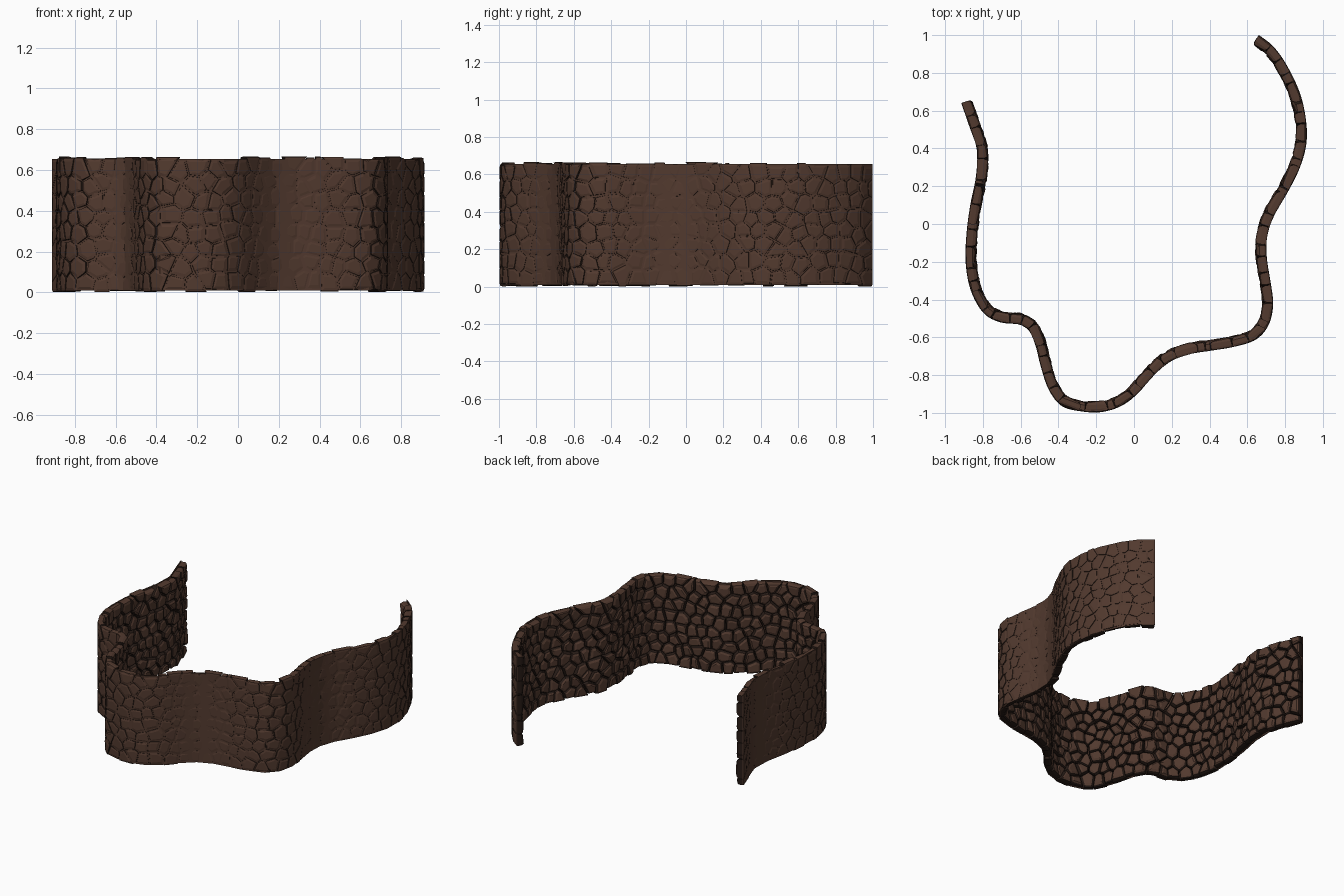
import bpy, bmesh, math, random
from mathutils import Vector

if "Cube" in bpy.data.objects:
    bpy.data.objects.remove(bpy.data.objects["Cube"])

random.seed(7)
CELL, Z0, Z1 = 0.08, 0.008, 0.655

# Wall centreline seen from above, left end round the front to the right end
PATH = [(-.89, .65), (-.845, .52), (-.805, .40), (-.81, .25), (-.84, .10), (-.86, -.05),
        (-.865, -.20), (-.84, -.34), (-.78, -.45), (-.70, -.495), (-.60, -.505), (-.54, -.54),
        (-.50, -.62), (-.47, -.74), (-.43, -.86), (-.37, -.94), (-.28, -.965), (-.18, -.97),
        (-.08, -.94), (0, -.88), (.08, -.79), (.17, -.71), (.28, -.665), (.40, -.645),
        (.52, -.625), (.63, -.59), (.69, -.52), (.71, -.42), (.695, -.30), (.675, -.17),
        (.68, -.05), (.72, .06), (.79, .18), (.85, .30), (.885, .42), (.885, .54),
        (.855, .68), (.79, .82), (.72, .92), (.645, .98)]
P = [Vector(p) for p in PATH]
P = [2 * P[0] - P[1]] + P + [2 * P[-1] - P[-2]]

# Smooth the path and measure its length
pts = []
for i in range(1, len(P) - 2):
    a, b, c, d = P[i - 1:i + 3]
    for k in range(20):
        t = k / 20
        pts.append(0.5 * (2 * b + (c - a) * t + (2 * a - 5 * b + 4 * c - d) * t * t
                          + (3 * b - a - 3 * c + d) * t ** 3))
pts.append(P[-2])
arc = [0.0]
for a, b in zip(pts, pts[1:]):
    arc.append(arc[-1] + (b - a).length)
L = arc[-1]


def on_wall(s, off, z):
    """Point at distance s along the wall, pushed outwards by off."""
    s = min(max(s, 0), L)
    lo, hi = 0, len(arc) - 1
    while hi - lo > 1:
        m = (lo + hi) // 2
        lo, hi = (m, hi) if arc[m] <= s else (lo, m)
    f = (s - arc[lo]) / (arc[hi] - arc[lo])
    p = pts[lo].lerp(pts[hi], f)
    t = (pts[min(hi + 4, len(pts) - 1)] - pts[max(lo - 4, 0)]).normalized()
    return Vector((p.x + t.y * off, p.y - t.x * off, z))


def clip(poly, point, normal):
    """Keep the part of a 2D polygon behind a line."""
    out = []
    for a, b in zip(poly, poly[1:] + poly[:1]):
        da, db = (a - point).dot(normal), (b - point).dot(normal)
        if da <= 0:
            out.append(a)
        if da * db < 0:
            out.append(a.lerp(b, da / (da - db)))
    return out


def material(name, rgb):
    m = bpy.data.materials.new(name)
    m.diffuse_color = (*rgb, 1)
    m.use_nodes = True
    m.node_tree.nodes["Principled BSDF"].inputs["Base Color"].default_value = m.diffuse_color
    return m


def finish(bm, name, mats):
    bmesh.ops.recalc_face_normals(bm, faces=bm.faces)
    me = bpy.data.meshes.new(name)
    bm.to_mesh(me)
    bm.free()
    for m in mats:
        me.materials.append(m)
    ob = bpy.data.objects.new(name, me)
    bpy.context.collection.objects.link(ob)


brown = material("brown_stone", (0.085, 0.042, 0.028))
dark = material("stone_gap", (0.020, 0.011, 0.008))

# Backing sheet: flat panels between the path points, stones show through on outer bends
bm = bmesh.new()
cols = []
for i in range(len(PATH)):
    s = arc[i * 20]
    cols.append([bm.verts.new(on_wall(s, o, z)) for o, z in
                 ((.023, Z0), (.023, Z1), (.017, Z1), (.017, Z0))])
for a, b in zip(cols, cols[1:]):
    for j in range(4):
        bm.faces.new((a[j], b[j], b[(j + 1) % 4], a[(j + 1) % 4]))
bm.faces.new(cols[0])
bm.faces.new(cols[-1])
finish(bm, "backing_sheet", [brown])

# Stone sites: staggered rows with jitter
rows, ncol = 8, round(L / CELL)
sites = []
for r in range(rows):
    for c in range(ncol + 1):
        s = (c + 0.5 * (r % 2) + random.uniform(-.33, .33)) * L / ncol
        z = Z0 + (r + 0.5 + random.uniform(-.33, .33)) * (Z1 - Z0) / rows
        if 0 < s < L:
            sites.append(Vector((s, z)))

# Stones: irregular cells, domed on the inner side and flatter on the outer
bm = bmesh.new()
RINGS = [(.52, -.028), (.80, -.022), (.94, -.009), (.95, .014), (.89, .024), (.60, .0265)]
for site in sites:
    zb, zt = Z0 + random.uniform(-.010, .008), Z1 + random.uniform(-.012, .014)
    poly = [Vector((0, zb)), Vector((L, zb)), Vector((L, zt)), Vector((0, zt))]
    for other in sites:
        d = other - site
        if 0 < d.length < 0.26:
            poly = clip(poly, (site + other) / 2, d)
    poly = [p for i, p in enumerate(poly) if (p - poly[i - 1]).length > 0.010]
    if len(poly) < 3:
        continue
    mid = sum(poly, Vector((0, 0))) / len(poly)
    bulge = random.uniform(-.003, .004)
    tilt = Vector((random.uniform(-.1, .1), random.uniform(-.1, .1)))
    rings = []
    for k, (f, off) in enumerate(RINGS):
        ring = []
        for p in poly:
            q = mid + (p - mid) * f
            o = off
            if k < 2:
                o += -bulge + tilt.dot(q - mid) + random.uniform(-.0015, .0015)
            ring.append(bm.verts.new(on_wall(q.x, o, q.y)))
        rings.append(ring)
    n = len(poly)
    bm.faces.new(rings[0])
    bm.faces.new(rings[-1])
    for k, (a, b) in enumerate(zip(rings, rings[1:])):
        for j in range(n):
            face = bm.faces.new((a[j], a[(j + 1) % n], b[(j + 1) % n], b[j]))
            on_top = min(poly[j].y, poly[(j + 1) % n].y) > Z1 - .02
            face.material_index = 1 if k in (1, 2, 3) and not on_top else 0
finish(bm, "wall_stones", [brown, dark])
